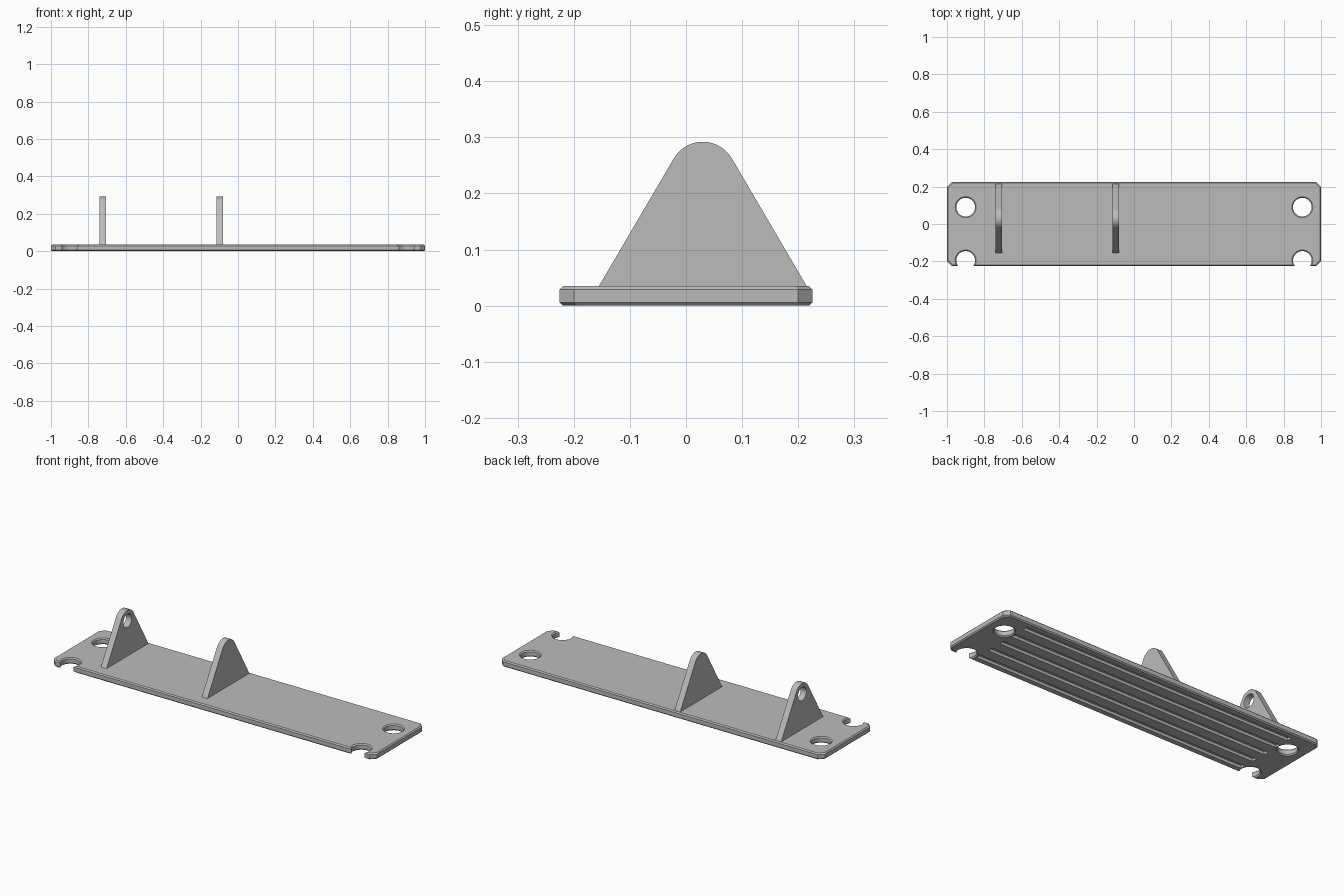
import bpy
import bmesh
import math

cube = bpy.data.objects.get("Cube")
if cube:
    bpy.data.objects.remove(cube, do_unlink=True)

HX, HY, T = 1.0, 0.225, 0.035      # plate half sizes and thickness
CORNER, EDGE = 0.025, 0.006        # corner cut and edge chamfer

steel = bpy.data.materials.new("grey_steel")
steel.use_nodes = True
steel.diffuse_color = (0.5, 0.5, 0.5, 1)
steel.node_tree.nodes["Principled BSDF"].inputs["Base Color"].default_value = (0.5, 0.5, 0.5, 1)


def loft(bm, rings):
    """Join closed rings of points into a capped solid."""
    loops = [[bm.verts.new(p) for p in ring] for ring in rings]
    n = len(loops[0])
    for a, b in zip(loops, loops[1:]):
        for i in range(n):
            j = (i + 1) % n
            bm.faces.new((a[i], a[j], b[j], b[i]))
    bm.faces.new(loops[0][::-1])
    bm.faces.new(loops[-1])


def finish(name, bm):
    bmesh.ops.recalc_face_normals(bm, faces=bm.faces)
    mesh = bpy.data.meshes.new(name)
    bm.to_mesh(mesh)
    bm.free()
    mesh.materials.append(steel)
    obj = bpy.data.objects.new(name, mesh)
    bpy.context.collection.objects.link(obj)
    return obj


def activate(obj):
    bpy.ops.object.select_all(action='DESELECT')
    obj.select_set(True)
    bpy.context.view_layer.objects.active = obj


def cut(obj, cutter):
    mod = obj.modifiers.new("cut", 'BOOLEAN')
    mod.operation = 'DIFFERENCE'
    mod.solver = 'EXACT'
    mod.object = cutter
    activate(obj)
    bpy.ops.object.modifier_apply(modifier=mod.name)
    bpy.data.objects.remove(cutter, do_unlink=True)


def plate_ring(inset, z):
    x, y, c = HX - inset, HY - inset, CORNER
    return [(x, c - y, z), (x, y - c, z), (x - c, y, z), (c - x, y, z),
            (-x, y - c, z), (-x, c - y, z), (c - x, -y, z), (x - c, -y, z)]


def circle(cx, cy, r, z, n=48):
    return [(cx + r * math.cos(2 * math.pi * i / n),
             cy + r * math.sin(2 * math.pi * i / n), z) for i in range(n)]


# Base plate with chamfered rims
bm = bmesh.new()
loft(bm, [plate_ring(EDGE, 0), plate_ring(0, EDGE),
          plate_ring(0, T - EDGE), plate_ring(EDGE, T)])
plate = finish("base_plate", bm)

# Chamfered bolt holes at the back and open notches at the front
bm = bmesh.new()
for x in (-0.9, 0.9):
    for y in (0.09, -0.195):
        r, e = 0.05, EDGE
        loft(bm, [circle(x, y, r + 2 * e, -e), circle(x, y, r, e),
                  circle(x, y, r, T - e), circle(x, y, r + 2 * e, T + e)])
cut(plate, finish("hole_cutter", bm))

# Long grooves in the underside
bm = bmesh.new()
for i in range(-2, 3):
    y, w, x = i * 0.088, 0.015, 0.84
    loft(bm, [[(x, y - w, z), (x, y + w, z), (-x, y + w, z), (-x, y - w, z)]
              for z in (-0.01, 0.015)])
cut(plate, finish("groove_cutter", bm))


# Upright lugs: triangles with a rounded top
CY, CZ, R = 0.03, 0.232, 0.06


def lug(name, x):
    profile = [(CY - 0.188, T - 0.005), (CY + 0.188, T - 0.005)]
    for i in range(17):
        a = math.radians(30 + 120 * i / 16)
        profile.append((CY + R * math.cos(a), CZ + R * math.sin(a)))
    bm = bmesh.new()
    loft(bm, [[(px, y, z) for y, z in profile] for px in (x - 0.0175, x + 0.0175)])
    return finish(name, bm)


end_lug = lug("end_lug", -0.7225)
middle_lug = lug("middle_lug", -0.0975)

# Pin hole through the end lug
bm = bmesh.new()
loft(bm, [[(px, y, z) for y, z, _ in circle(CY, CZ, 0.037, 0, 32)] for px in (-0.8, -0.65)])
cut(end_lug, finish("pin_cutter", bm))

for obj in (plate, end_lug, middle_lug):
    activate(obj)
    bpy.ops.object.shade_smooth_by_angle(angle=math.radians(25))
